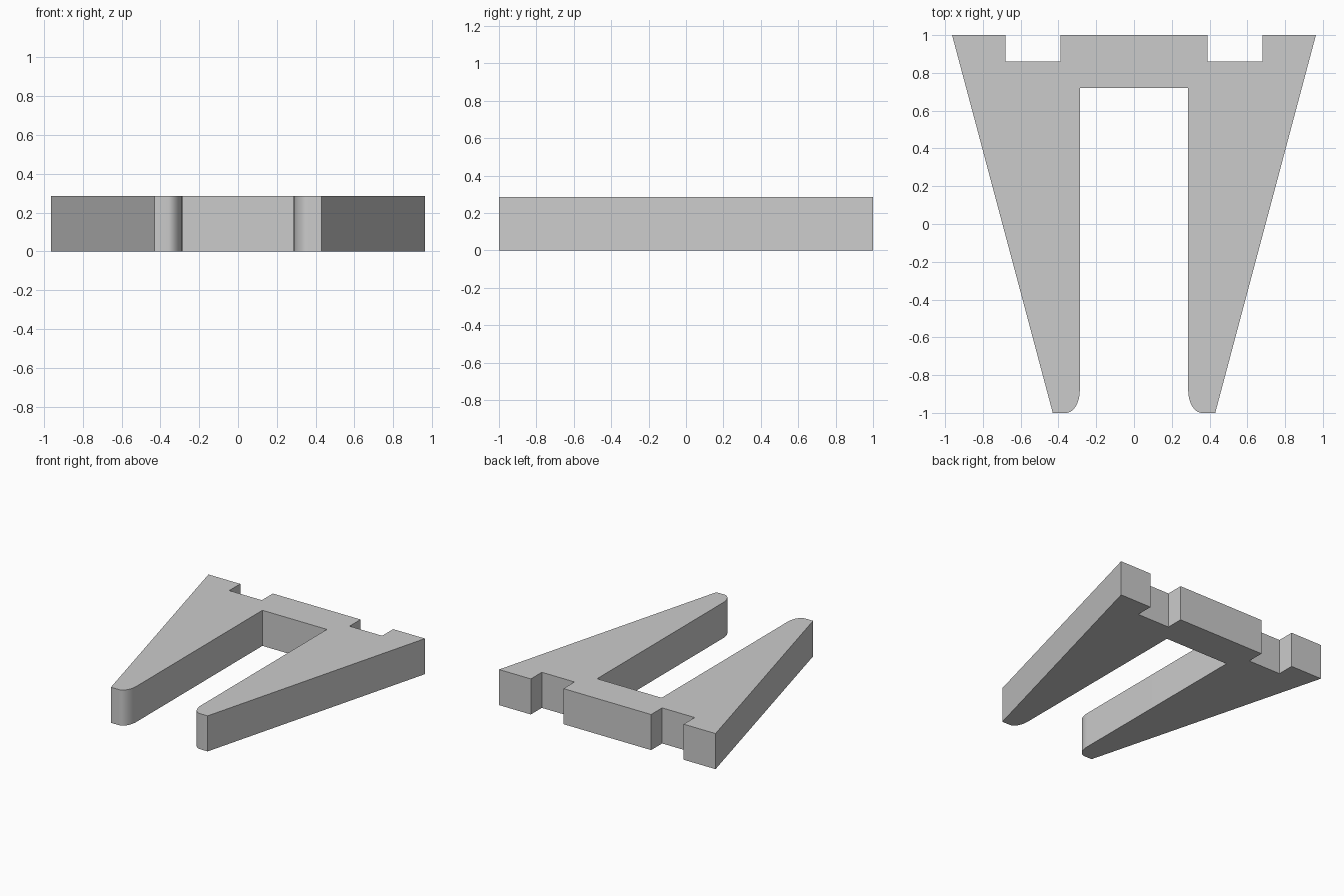
import bpy
import bmesh
from math import sin, cos, pi

cube = bpy.data.objects.get("Cube")
if cube:
    bpy.data.objects.remove(cube, do_unlink=True)

HEIGHT = 0.286

# Plain grey material
grey = bpy.data.materials.new("plain grey")
grey.use_nodes = True
colour = (0.6, 0.6, 0.6, 1)
grey.diffuse_color = colour
grey.node_tree.nodes["Principled BSDF"].inputs["Base Color"].default_value = colour


def rounded_toe(inner_x, flat_x, tip_y, start_y, steps=16):
    """Elliptical corner from the inner wall of a prong to its flat tip."""
    rx, ry = flat_x - inner_x, start_y - tip_y
    return [(flat_x - rx * cos(a), start_y - ry * sin(a))
            for a in (i * pi / 2 / steps for i in range(steps + 1))]


# Half outline: slot corner, rounded prong tip, slanted side, notched back edge
half = [(0.287, 0.72)]
half += rounded_toe(0.287, 0.36, -1, -0.88)
half += [(0.43, -1), (0.963, 1), (0.68, 1), (0.68, 0.86), (0.39, 0.86), (0.39, 1)]
outline = half + [(-x, y) for x, y in reversed(half)]

# Forked plate, extruded from the outline
bm = bmesh.new()
base = bm.faces.new([bm.verts.new((x, y, 0)) for x, y in outline])
top = bmesh.ops.extrude_face_region(bm, geom=[base], use_keep_orig=True)
bmesh.ops.translate(bm, vec=(0, 0, HEIGHT),
                    verts=[g for g in top["geom"] if isinstance(g, bmesh.types.BMVert)])
bmesh.ops.recalc_face_normals(bm, faces=bm.faces)
mesh = bpy.data.meshes.new("forked_plate")
bm.to_mesh(mesh)
bm.free()
mesh.materials.append(grey)

plate = bpy.data.objects.new("forked_plate", mesh)
bpy.context.collection.objects.link(plate)
bpy.ops.object.select_all(action="DESELECT")
plate.select_set(True)
bpy.context.view_layer.objects.active = plate
bpy.ops.object.shade_smooth_by_angle(angle=pi / 6)
